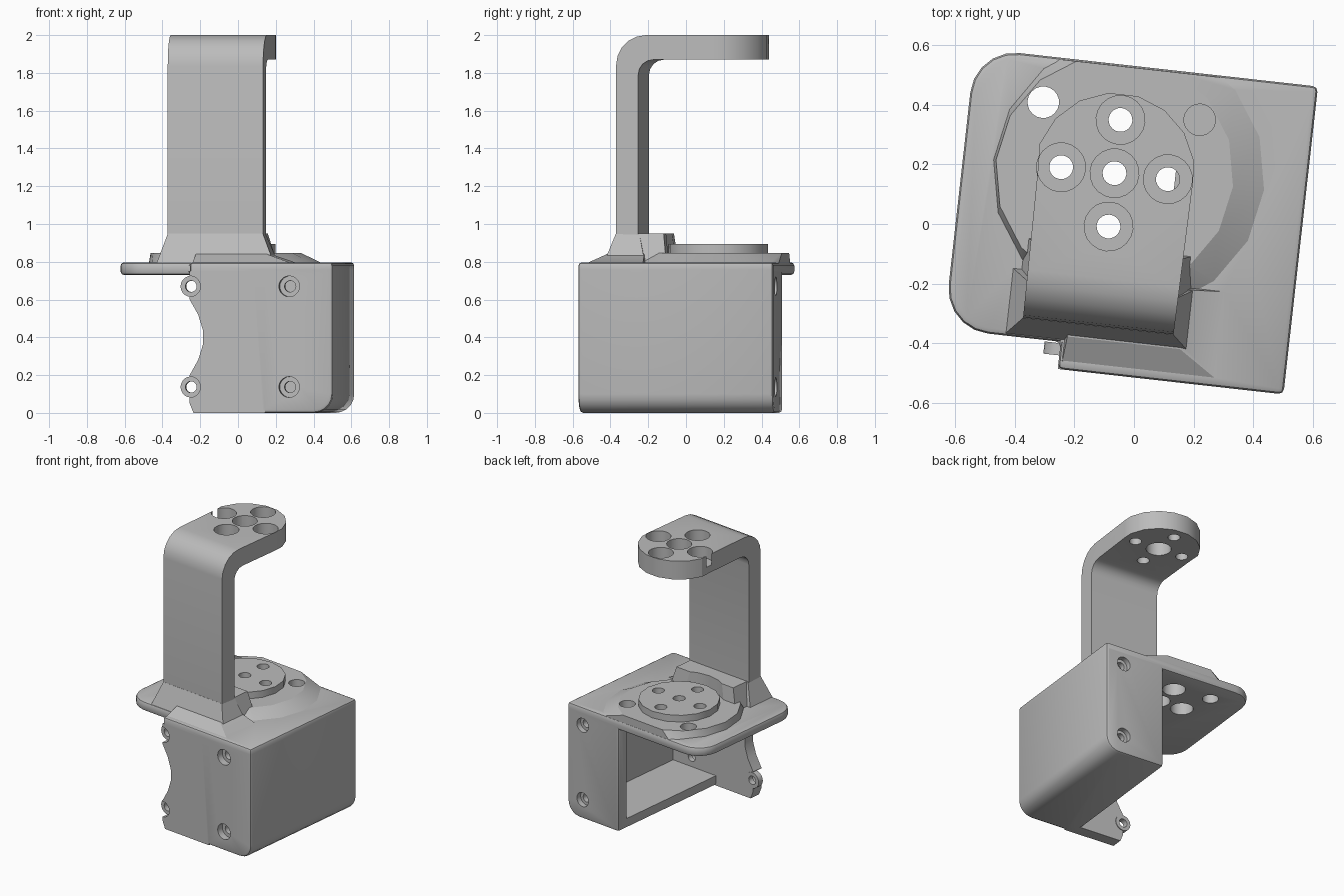
import bpy, bmesh, math
from mathutils import Matrix, Vector

if "Cube" in bpy.data.objects:
    bpy.data.objects.remove(bpy.data.objects["Cube"])

grey = bpy.data.materials.new("light grey plastic")
grey.use_nodes = True
COLOUR = (0.5, 0.5, 0.5, 1)
grey.diffuse_color = COLOUR
grey.node_tree.nodes["Principled BSDF"].inputs["Base Color"].default_value = COLOUR

CX, CY = -0.084, 0.162          # rotation axis of the servo horn
FRONT, BACK, RIGHT = -0.512, 0.527, 0.562


def finish(name, bm):
    bmesh.ops.recalc_face_normals(bm, faces=bm.faces)
    mesh = bpy.data.meshes.new(name)
    bm.to_mesh(mesh)
    bm.free()
    mesh.materials.append(grey)
    ob = bpy.data.objects.new(name, mesh)
    bpy.context.collection.objects.link(ob)
    return ob


def prism(name, pts, axis, lo, hi):
    """Extrude a flat outline along the x, y or z axis."""
    place = {"x": lambda a, b, h: (h, a, b),
             "y": lambda a, b, h: (a, h, b),
             "z": lambda a, b, h: (a, b, h)}[axis]
    bm = bmesh.new()
    low = [bm.verts.new(place(a, b, lo)) for a, b in pts]
    high = [bm.verts.new(place(a, b, hi)) for a, b in pts]
    bm.faces.new(low)
    bm.faces.new(high)
    for i in range(len(pts)):
        j = (i + 1) % len(pts)
        bm.faces.new((low[i], low[j], high[j], high[i]))
    return finish(name, bm)


def arc(cx, cy, r, start, end, n):
    return [(cx + r * math.cos(math.radians(start + (end - start) * i / n)),
             cy + r * math.sin(math.radians(start + (end - start) * i / n)))
            for i in range(n + 1)]


def circle(cx, cy, r, n=20):
    return arc(cx, cy, r, 0, 360, n)[:-1]


def rect(x0, x1, y0, y1):
    return [(x0, y0), (x1, y0), (x1, y1), (x0, y1)]


def loft(name, low, z0, high, z1):
    """Convex body between two level outlines."""
    bm = bmesh.new()
    for pts, z in ((low, z0), (high, z1)):
        for a, b in pts:
            bm.verts.new((a, b, z))
    bmesh.ops.convex_hull(bm, input=bm.verts)
    bmesh.ops.dissolve_limit(bm, angle_limit=0.01, verts=bm.verts, edges=bm.edges)
    return finish(name, bm)


def apply(ob, mod):
    with bpy.context.temp_override(object=ob, active_object=ob, selected_objects=[ob]):
        bpy.ops.object.modifier_apply(modifier=mod.name)


def combine(ob, other, operation="DIFFERENCE"):
    mod = ob.modifiers.new("bool", "BOOLEAN")
    mod.operation, mod.solver, mod.object = operation, "EXACT", other
    apply(ob, mod)
    bpy.data.objects.remove(other)


def soften(ob, width):
    mod = ob.modifiers.new("bevel", "BEVEL")
    mod.width, mod.segments, mod.limit_method = width, 2, "ANGLE"
    mod.angle_limit = math.radians(50)
    apply(ob, mod)


def drill(ob, x, y, r, lo, hi, axis="z"):
    combine(ob, prism("drill", circle(x, y, r), axis, lo, hi))


# Housing: open-sided box with a rounded lower edge
housing = prism("housing", [(0.12, 0)] + arc(RIGHT - 0.1, 0.1, 0.1, -90, 0, 5)
                + [(RIGHT, 0.775), (0.12, 0.775)], "y", FRONT, BACK)
soften(housing, 0.018)
combine(housing, prism("cavity", rect(0, 0.49, -0.43, 0.45), "z", 0.07, 0.74))

# Front wall reaching past the box, with a scooped edge
wall = prism("wall", [(-0.18, 0), (-0.2, 0.05), (-0.2, 0.2), (-0.155, 0.28),
                      (-0.13, 0.36), (-0.13, 0.44), (-0.155, 0.52), (-0.2, 0.6),
                      (-0.2, 0.75), (0.2, 0.75), (0.2, 0)], "y", FRONT, -0.43)
combine(housing, wall, "UNION")

# Top plate with large round corners on the overhanging side
outline = ([(-0.2, -0.42), (-0.2, FRONT), (RIGHT, FRONT), (RIGHT, BACK)]
           + arc(-0.445, BACK - 0.15, 0.15, 90, 180, 5)
           + arc(-0.445, -0.27, 0.15, 180, 270, 5))
plate = prism("plate", outline, "z", 0.73, 0.797)
soften(plate, 0.018)
combine(housing, plate, "UNION")

# Raised skirt and horn disc on the plate
skirt = loft("skirt", circle(CX + 0.06, CY, 0.47, 16), 0.785,
             circle(CX, CY, 0.4, 16), 0.847)
combine(skirt, prism("limit", rect(-0.58, 0.55, -0.4, BACK - 0.006), "z", 0.7, 1), "INTERSECT")
combine(housing, skirt, "UNION")
combine(housing, prism("disc", circle(CX, CY, 0.265, 16), "z", 0.78, 0.895), "UNION")

# Flared foot of the arm
combine(housing, loft("foot", rect(-0.39, 0.24, -0.415, -0.19), 0.785,
                      rect(-0.334, 0.172, -0.354, -0.23), 0.95), "UNION")
combine(housing, loft("apron", rect(-0.19, 0.36, -0.505, -0.19), 0.785,
                      rect(-0.18, 0.2, -0.4, -0.2), 0.84), "UNION")
ridge = loft("ridge", rect(-0.36, 0.22, -0.26, -0.08), 0.785,
             rect(-0.32, 0.17, -0.26, -0.1), 0.95)
drill(ridge, CX, CY, 0.3, 0.7, 1.1)
combine(housing, ridge, "UNION")

# Screw holes through the horn disc, counterbored from below
spots = [(CX, CY)] + [(CX + 0.18 * dx, CY + 0.18 * dy)
                      for dx, dy in ((1, 0), (-1, 0), (0, 1), (0, -1))]
for x, y in spots:
    drill(housing, x, y, 0.04, 0.7, 0.95)
    drill(housing, x, y, 0.075, 0.7, 0.82)
for side in (-1, 1):
    drill(housing, CX + side * 0.264, CY + 0.21, 0.053, 0.7, 0.95)

# Screw holes and ears on the front and back walls
for z in (0.137, 0.67):
    for x in (-0.198, 0.33):
        drill(housing, x, z, 0.055, FRONT - 0.05, -0.466, "y")
        if x < 0:
            combine(housing, prism("ear", circle(x, z, 0.056), "y", -0.466, -0.425), "UNION")
        drill(housing, x, z, 0.03, -0.6, -0.4, "y")
    drill(housing, 0.43, z, 0.05, 0.49, 0.6, "y")
    drill(housing, 0.43, z, 0.028, 0.4, 0.6, "y")

# Arm: bent side profile trimmed to a round-ended plan
bend = (arc(-0.193, 1.84, 0.16, 180, 90, 5) + [(0.5, 2.0), (0.5, 1.87)]
        + arc(-0.155, 1.79, 0.08, 90, 180, 4) + [(-0.235, 0.82), (-0.353, 0.82)])
arm = prism("arm", bend, "x", -0.5, 0.4)
tip = [(-0.333, -0.5), (0.171, -0.5), (0.181, CY)]
tip += arc(CX, CY, 0.27, 15, 165, 7) + [(-0.341, CY)]
combine(arm, prism("plan", tip, "z", 0.5, 2.2), "INTERSECT")
for x, y in spots:
    centre = (x, y) == (CX, CY)
    drill(arm, x, y, 0.04, 1.8, 2.1)
    drill(arm, x, y, 0.082, 1.8 if centre else 1.92, 2.1)

# Turn the parts to their resting angle and shade
turn = Matrix.Rotation(math.radians(-6.4), 4, "Z")
for ob in (housing, arm):
    ob.data.transform(turn)
    bpy.ops.object.select_all(action="DESELECT")
    ob.select_set(True)
    bpy.context.view_layer.objects.active = ob
    bpy.ops.object.shade_smooth_by_angle(angle=math.radians(25))
